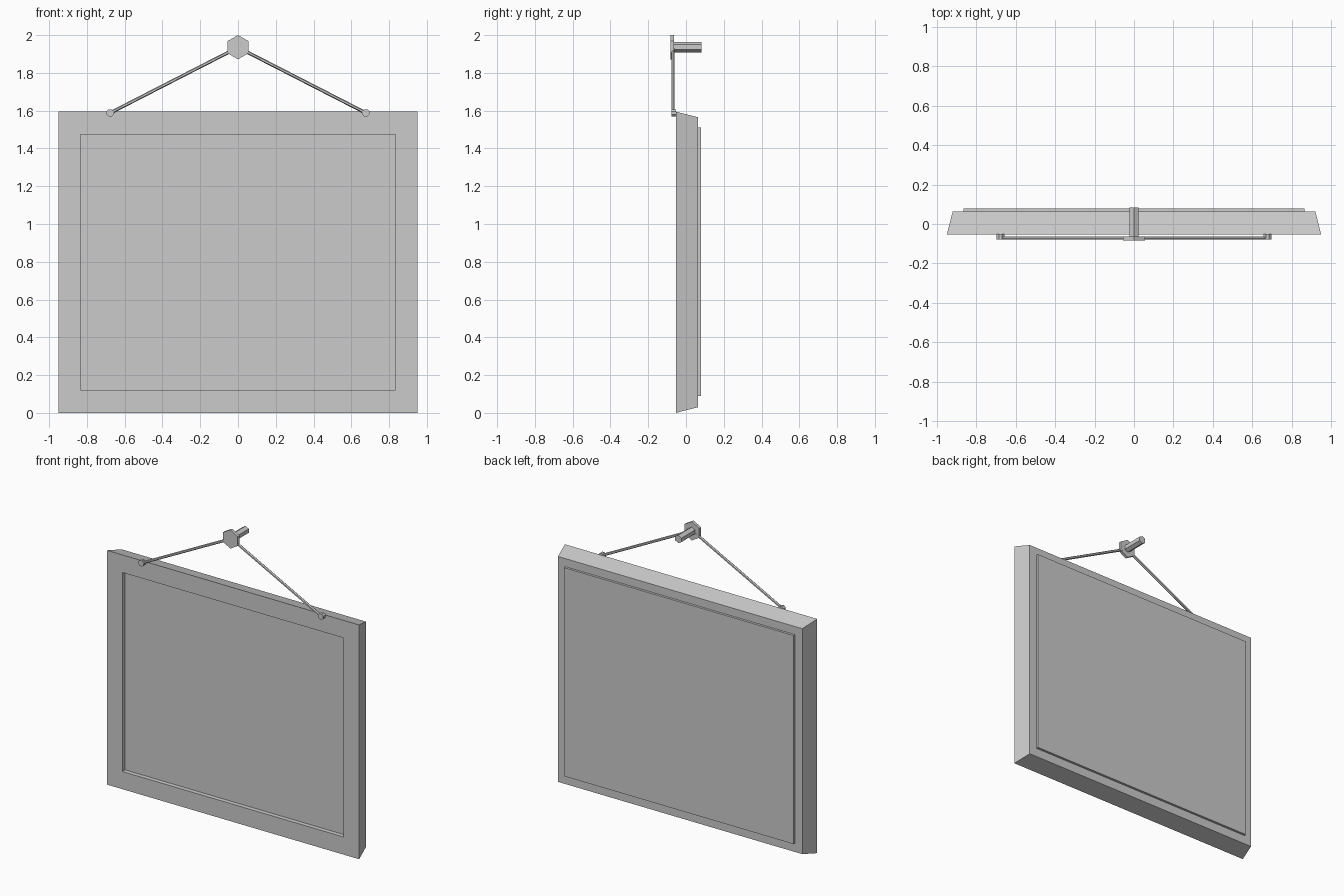
import bpy, bmesh, math
from mathutils import Vector, Matrix

if "Cube" in bpy.data.objects:
    bpy.data.objects.remove(bpy.data.objects["Cube"])

grey = bpy.data.materials.new("plain grey")
grey.diffuse_color = (0.6, 0.6, 0.6, 1)
grey.use_nodes = True
grey.node_tree.nodes["Principled BSDF"].inputs["Base Color"].default_value = grey.diffuse_color


def finish(name, bm):
    bmesh.ops.recalc_face_normals(bm, faces=bm.faces)
    mesh = bpy.data.meshes.new(name)
    bm.to_mesh(mesh)
    bm.free()
    mesh.materials.append(grey)
    obj = bpy.data.objects.new(name, mesh)
    bpy.context.collection.objects.link(obj)
    return obj


def loft(name, rings):
    """Join rectangles (half width, z low, z high, y) and cap both ends."""
    bm = bmesh.new()
    loops = [[bm.verts.new(p) for p in ((-w, y, a), (w, y, a), (w, y, b), (-w, y, b))]
             for w, a, b, y in rings]
    for lo, hi in zip(loops, loops[1:]):
        for i in range(4):
            j = (i + 1) % 4
            bm.faces.new((lo[i], lo[j], hi[j], hi[i]))
    bm.faces.new(loops[0])
    bm.faces.new(loops[-1])
    return finish(name, bm)


def rod(name, start, end, radius, sides, spin=0.0):
    """Flat-sided prism between two points."""
    start, end = Vector(start), Vector(end)
    axis = end - start
    turn = axis.to_track_quat('Z', 'Y').to_matrix().to_4x4()
    bm = bmesh.new()
    bmesh.ops.create_cone(bm, cap_ends=True, segments=sides, radius1=radius,
                          radius2=radius, depth=axis.length,
                          matrix=Matrix.Translation((start + end) / 2) @ turn
                          @ Matrix.Rotation(spin, 4, 'Z'))
    return finish(name, bm)


# Tapered frame with a shallow recessed front
loft("frame", [(0.833, 0.12, 1.475, -0.024), (0.833, 0.12, 1.475, -0.054),
               (0.95, 0.0, 1.595, -0.054), (0.92, 0.03, 1.565, 0.063)])

# Raised backing board
loft("back_panel", [(0.865, 0.09, 1.51, 0.06), (0.865, 0.09, 1.51, 0.079)])

# Hexagonal nail: head and shank
rod("nail_head", (0, -0.083, 1.936), (0, -0.063, 1.936), 0.064, 6)
rod("nail_shank", (0, -0.064, 1.936), (0, 0.083, 1.936), 0.027, 6)

# Cord and its pegs on both sides
for side, label in ((-1, "left"), (1, "right")):
    rod(label + "_cord", (0, -0.070, 1.935), (side * 0.677, -0.070, 1.588), 0.009, 6)
    rod(label + "_peg", (side * 0.677, -0.078, 1.588), (side * 0.677, -0.052, 1.588),
        0.021, 8, math.pi / 8)
